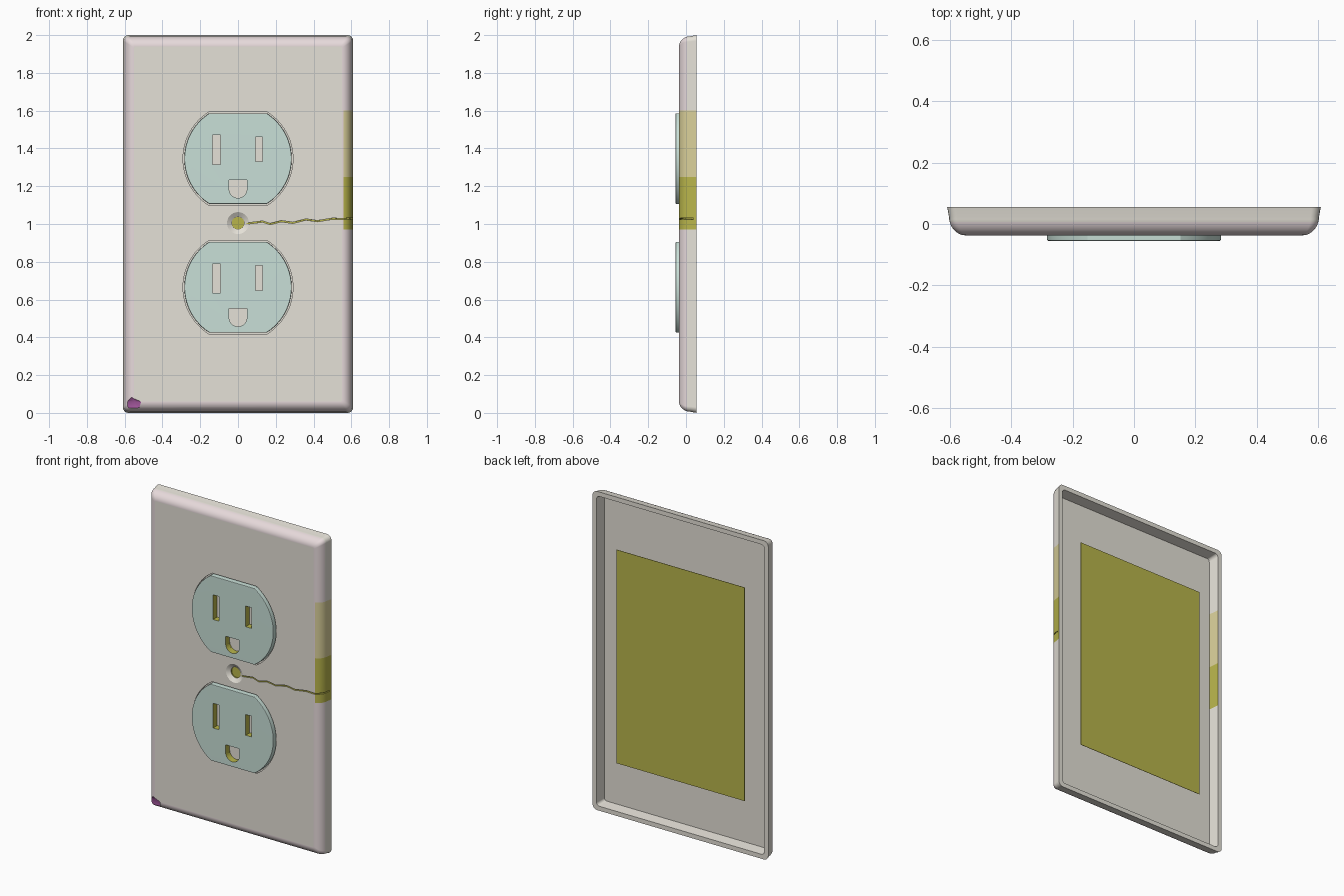
import bpy, bmesh, math
from mathutils import Vector

if "Cube" in bpy.data.objects:
    bpy.data.objects.remove(bpy.data.objects["Cube"])


def material(name, rgb):
    m = bpy.data.materials.new(name)
    m.diffuse_color = (*rgb, 1)
    m.use_nodes = True
    m.node_tree.nodes["Principled BSDF"].inputs["Base Color"].default_value = m.diffuse_color
    return m


IVORY = material("ivory", (0.78, 0.75, 0.68))
PINK = material("pale_pink", (0.80, 0.70, 0.71))
TEAL = material("pale_teal", (0.58, 0.74, 0.68))
OLIVE = material("olive", (0.48, 0.46, 0.07))
GOLD = material("faded_gold", (0.70, 0.63, 0.32))
PLUM = material("plum", (0.38, 0.10, 0.35))


def make_object(name, bm, mats):
    bmesh.ops.recalc_face_normals(bm, faces=bm.faces)
    me = bpy.data.meshes.new(name)
    bm.to_mesh(me)
    bm.free()
    for m in mats:
        me.materials.append(m)
    ob = bpy.data.objects.new(name, me)
    bpy.context.collection.objects.link(ob)
    return ob


def loft(rings, cap=0):
    """Skin a stack of rings [(outline, y), ...] and cap both ends with material slot cap."""
    bm = bmesh.new()
    loops = [[bm.verts.new((x, y, z)) for x, z in pts] for pts, y in rings]
    n = len(loops[0])
    for a, b in zip(loops, loops[1:]):
        for i in range(n):
            j = (i + 1) % n
            bm.faces.new((a[i], a[j], b[j], b[i]))
    for end in (loops[0], loops[-1]):
        bm.faces.new(end).material_index = cap
    return bm


def arc(cx, cz, r, a0, a1, n):
    return [(cx + r * math.cos(a0 + (a1 - a0) * i / n),
             cz + r * math.sin(a0 + (a1 - a0) * i / n)) for i in range(n + 1)]


def plate_outline(inset):
    r = 0.03 * (1 - inset / 0.08)
    w, h = 0.61 - inset - r, 1.0 - inset - r
    q = math.pi / 2
    pts = []
    for k, (sx, sz) in enumerate(((1, 1), (-1, 1), (-1, -1), (1, -1))):
        pts += arc(sx * w, 1 + sz * h, r, k * q, (k + 1) * q, 4)
    return pts


def face_outline(cz, inset):
    r, h = 0.291 - inset, 0.247 - inset
    a = math.asin(h / r)
    return arc(0, cz, r, -a, a, 24) + arc(0, cz, r, math.pi - a, math.pi + a, 24)


def circle(cz, r):
    return arc(0, cz, r, 0, 2 * math.pi, 32)[:-1]


def rect(x0, x1, z0, z1):
    return [(x0, z0), (x1, z0), (x1, z1), (x0, z1)]


def cut(target, cutters):
    bpy.context.view_layer.objects.active = target
    for c in cutters:
        mod = target.modifiers.new("cut", 'BOOLEAN')
        mod.operation, mod.solver, mod.object = 'DIFFERENCE', 'EXACT', c
        mod.material_mode = 'TRANSFER'
        bpy.ops.object.modifier_apply(modifier=mod.name)


def smooth(ob):
    bpy.ops.object.select_all(action='DESELECT')
    ob.select_set(True)
    bpy.context.view_layer.objects.active = ob
    bpy.ops.object.shade_smooth_by_angle(angle=math.radians(30))
    ob.modifiers.new("normals", 'WEIGHTED_NORMAL').keep_sharp = True


FRONT, BACK, FLOOR = -0.037, 0.0555, -0.012

# wall plate: hollow back, slightly tapered sides, rounded front edge
rings = [(plate_outline(0.036), FLOOR), (plate_outline(0.028), BACK), (plate_outline(0), BACK)]
for i in range(11):
    t = i / 10 * math.pi / 2
    rings.append((plate_outline(0.06 - 0.054 * math.cos(t)), 0.025 - (0.025 - FRONT) * math.sin(t)))
bm = loft(rings)
for z in (0.97, 1.25, 1.6):
    bmesh.ops.bisect_plane(bm, geom=bm.verts[:] + bm.edges[:] + bm.faces[:],
                           plane_co=(0, 0, z), plane_no=(0, 0, 1))
bmesh.ops.recalc_face_normals(bm, faces=bm.faces)
for f in bm.faces:
    c = f.calc_center_median()
    edge = max(abs(c.x) - 0.55, abs(c.z - 1) - 0.94) > 0
    if edge and f.normal.x > 0.2 and 0.97 < c.z < 1.6:
        f.material_index = 3 if c.z < 1.25 else 2
    elif edge and c.y < 0.01 and f.normal.y < -0.2:
        f.material_index = 1
plate = make_object("wall_plate", bm, [IVORY, PINK, GOLD, OLIVE])

# olive backing sheet, level with the back rim
sheet = rect(-0.445, 0.445, 0.33, 1.67)
make_object("backing_sheet", loft([(sheet, 0.053), (sheet, 0.055)]), [OLIVE])

# two receptacle faces with blade slots and ground holes, each in a narrow recess
cutters = []
for name, cz in (("upper_receptacle", 1.346), ("lower_receptacle", 0.665)):
    face = make_object(name, loft([(face_outline(cz, 0.007), -0.022), (face_outline(cz, 0.007), -0.051),
                                   (face_outline(cz, 0.0085), -0.054),
                                   (face_outline(cz, 0.012), -0.0555)]), [TEAL])
    ground = [(0.047, cz - 0.113), (-0.047, cz - 0.113)] + arc(0, cz - 0.161, 0.047, math.pi, 2 * math.pi, 16)
    slots = [make_object("slot_cutter", loft([(o, -0.1), (o, -0.015)], 1), [OLIVE, IVORY])
             for o in (rect(-0.134, -0.092, cz - 0.031, cz + 0.124),
                       rect(0.092, 0.131, cz - 0.016, cz + 0.114), ground)]
    cut(face, slots)
    smooth(face)
    recess = loft([(face_outline(cz, 0), -0.06), (face_outline(cz, 0), -0.0215)])
    cutters += [make_object("recess_cutter", recess, [IVORY])] + slots

# countersunk screw hole
cutters.append(make_object("sink_cutter", loft([(circle(1.005, 0.066), -0.042),
                                                (circle(1.005, 0.034), -0.022)]), [IVORY]))
cutters.append(make_object("hole_cutter", loft([(circle(1.005, 0.033), -0.05),
                                                (circle(1.005, 0.033), -0.014)]), [OLIVE]))

# crack from the screw hole round the right-hand side: (x, z, depth y)
path = [(0.045, 1.002, -0.028), (0.13, 1.013, -0.028), (0.17, 1.0, -0.028), (0.23, 1.015, -0.028),
        (0.29, 1.006, -0.027), (0.36, 1.024, -0.027), (0.42, 1.015, -0.026), (0.50, 1.028, -0.025),
        (0.56, 1.026, -0.022), (0.59, 1.029, -0.002), (0.598, 1.028, 0.04), (0.63, 1.028, 0.04)]
bm = bmesh.new()
loops = [[bm.verts.new(p) for p in ((x, -0.08, z - 0.004), (x, -0.08, z + 0.004),
                                    (x, y, z + 0.003), (x, y, z - 0.003))] for x, z, y in path]
for a, b in zip(loops, loops[1:]):
    for i in range(4):
        j = (i + 1) % 4
        bm.faces.new((a[i], a[j], b[j], b[i]))
bm.faces.new(loops[0])
bm.faces.new(loops[-1])
cutters.append(make_object("crack_cutter", bm, [OLIVE]))

# shallow faceted chip in the lower left corner
bm = bmesh.new()
bmesh.ops.create_icosphere(bm, subdivisions=1, radius=1)
for v in bm.verts:
    v.co = Vector((-0.562 + 0.055 * v.co.x, -0.035 + 0.019 * v.co.y, 0.044 + 0.038 * v.co.z))
cutters.append(make_object("chip_cutter", bm, [PLUM]))

cut(plate, cutters)
smooth(plate)
for c in cutters:
    bpy.data.objects.remove(c)
